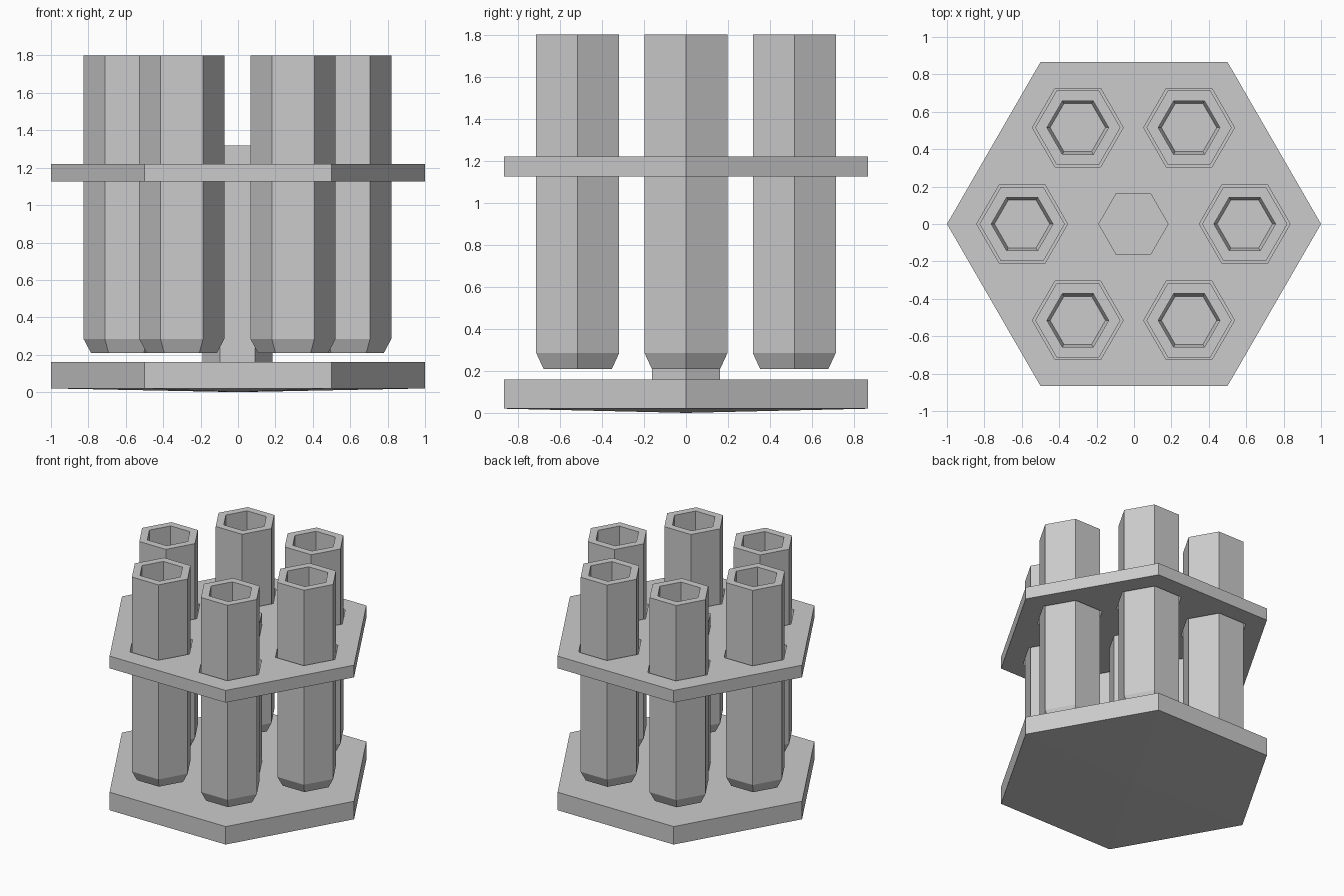
import bpy, bmesh
from math import cos, sin, pi

if "Cube" in bpy.data.objects:
    bpy.data.objects.remove(bpy.data.objects["Cube"])

CX = -0.003          # slight offset of the tube ring and post
RING = 0.595         # distance of tube centres from the middle
TUBES = [(CX + RING * cos(i * pi / 3), RING * sin(i * pi / 3)) for i in range(6)]


def hexagon(r, x=0.0, y=0.0):
    return [(x + r * cos(i * pi / 3), y + r * sin(i * pi / 3)) for i in range(6)]


def hex_loft(name, rings, x=0.0, y=0.0):
    """Closed solid through hexagonal rings given as (radius, z)."""
    bm = bmesh.new()
    loops = []
    for r, z in rings:
        if r == 0:
            loops.append([bm.verts.new((0, 0, z))] * 6)
        else:
            loops.append([bm.verts.new((px, py, z)) for px, py in hexagon(r)])
    for a, b in zip(loops, loops[1:]):
        for i in range(6):
            j = (i + 1) % 6
            bm.faces.new(list(dict.fromkeys((a[i], a[j], b[j], b[i]))))
    for loop in (loops[0], loops[-1]):
        if loop[0] is not loop[1]:
            bm.faces.new(loop)
    bmesh.ops.recalc_face_normals(bm, faces=bm.faces)
    me = bpy.data.meshes.new(name)
    bm.to_mesh(me)
    bm.free()
    ob = bpy.data.objects.new(name, me)
    ob.location = (x, y, 0)
    bpy.context.collection.objects.link(ob)
    return ob


# Base slab with a very shallow pointed underside
hex_loft("base", [(0, 0.0), (1, 0.02), (1, 0.16)])

# Central post
hex_loft("post", [(0.188, 0.15), (0.188, 1.32)], CX)

# Six hollow tubes with chamfered closed bottoms
for n, (x, y) in enumerate(TUBES):
    hex_loft(f"tube_{n + 1}", [(0.188, 0.21), (0.228, 0.285), (0.228, 1.8),
                               (0.165, 1.8), (0.165, 0.31), (0.148, 0.26)], x, y)

# Holder plate: hexagon outline with six hexagonal holes, extruded
curve = bpy.data.curves.new("holder_plate", 'CURVE')
curve.dimensions = '2D'
curve.fill_mode = 'BOTH'
curve.extrude = 0.0475
for outline in [hexagon(1)] + [hexagon(0.243, x, y) for x, y in TUBES]:
    sp = curve.splines.new('POLY')
    sp.points.add(5)
    for p, (px, py) in zip(sp.points, outline):
        p.co = (px, py, 0, 1)
    sp.use_cyclic_u = True
    sp.use_smooth = False
plate = bpy.data.objects.new("holder_plate", curve)
plate.location.z = 1.1725
bpy.context.collection.objects.link(plate)
bpy.context.view_layer.objects.active = plate
plate.select_set(True)
bpy.ops.object.convert(target='MESH')
bm = bmesh.new()
bm.from_mesh(plate.data)
bmesh.ops.remove_doubles(bm, verts=bm.verts, dist=0.0005)
bmesh.ops.recalc_face_normals(bm, faces=bm.faces)
for f in bm.faces:
    f.smooth = False
bm.to_mesh(plate.data)
bm.free()
